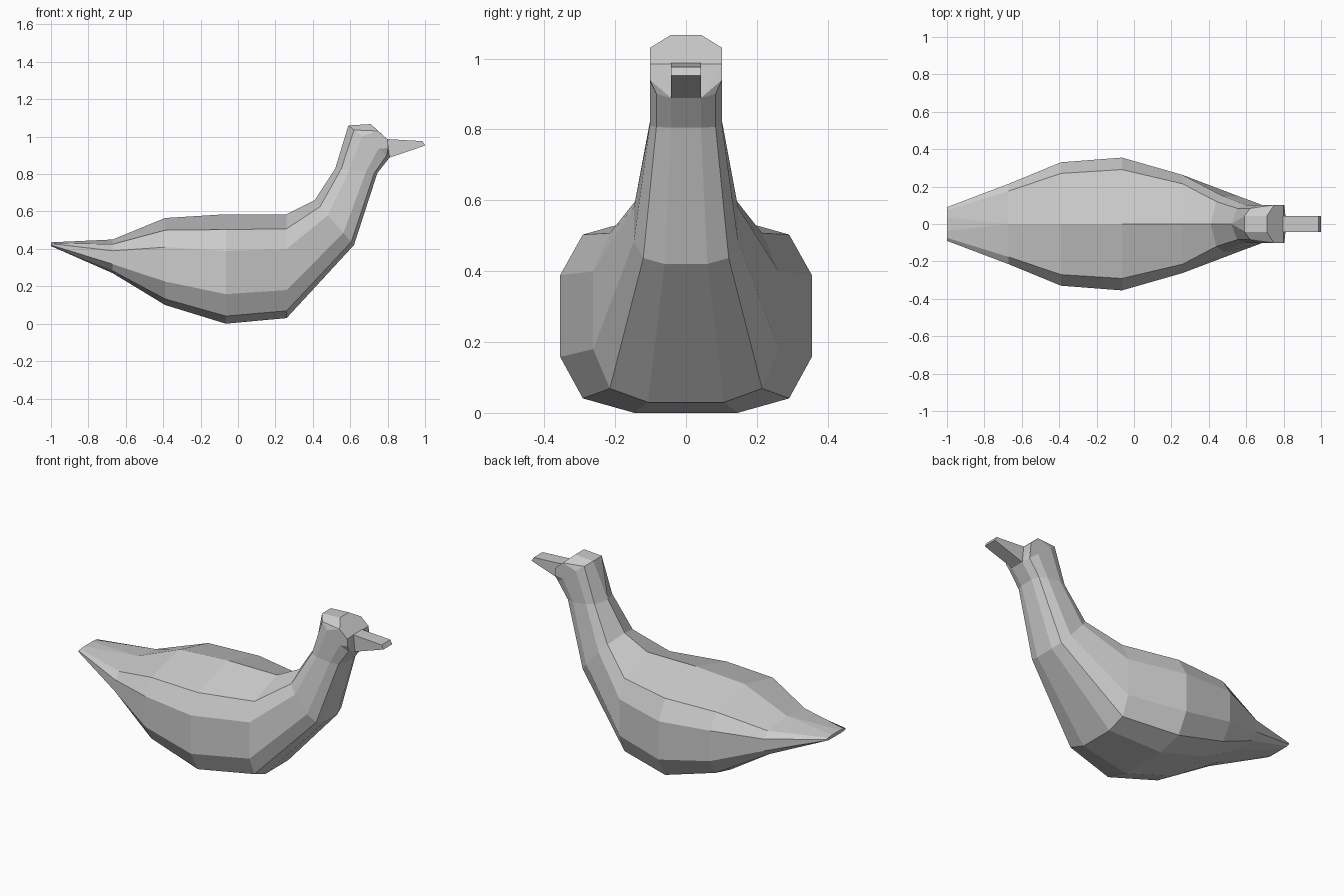
import bpy, bmesh

if "Cube" in bpy.data.objects:
    bpy.data.objects.remove(bpy.data.objects["Cube"])


def finish(name, bm):
    bmesh.ops.remove_doubles(bm, verts=bm.verts, dist=0.0005)
    bmesh.ops.recalc_face_normals(bm, faces=bm.faces)
    mesh = bpy.data.meshes.new(name)
    bm.to_mesh(mesh)
    bm.free()
    obj = bpy.data.objects.new(name, mesh)
    bpy.context.collection.objects.link(obj)
    return obj


def ring(bottom, top, half_width, top_width):
    """Twelve-sided cross-section running from a belly point to a back point."""
    profile = [(0.0, .41), (.07, .82), (.27, 1), (.665, 1), (.86, .82), (1.0, top_width)]
    right = [(bottom[0] + t * (top[0] - bottom[0]), w * half_width,
              bottom[1] + t * (top[1] - bottom[1])) for t, w in profile]
    return right + [(x, -y, z) for x, y, z in reversed(right)]


def hull(name, points):
    bm = bmesh.new()
    for p in points:
        bm.verts.new(p)
    bmesh.ops.convex_hull(bm, input=bm.verts)
    loose = [v for v in bm.verts if not v.link_faces]
    bmesh.ops.delete(bm, geom=loose, context='VERTS')
    bmesh.ops.dissolve_limit(bm, angle_limit=0.02, verts=bm.verts, edges=bm.edges)
    return finish(name, bm)


def mirrored(points):
    return [(x, s * y, z) for x, y, z in points for s in (1, -1)]


# Tail, body and neck: belly point, back point, half width, back flatness
sections = [
    ((-1.0, .415), (-1.0, .435), .09, .41),
    ((-.67, .27), (-.67, .45), .215, 0),
    ((-.39, .10), (-.39, .565), .33, 0),
    ((-.065, 0.0), (-.065, .585), .355, 0),
    ((.26, .03), (.26, .585), .262, 0),
    ((.62, .42), (.41, .66), .147, 0),
    ((.745, .805), (.52, .83), .102, 0),
    ((.81, .888), (.59, 1.06), .102, .41),
]
loops = [ring(*s) for s in sections]
bm = bmesh.new()
rows = [[bm.verts.new(p) for p in loop] for loop in loops]
for a, b in zip(rows, rows[1:]):
    for i in range(12):
        j = (i + 1) % 12
        bm.faces.new((a[i], a[j], b[j], b[i]))
bm.faces.new(rows[0])
finish("body_and_neck", bm)

# Head: wedge from the end of the neck to a flat face and sloping brow
hull("head", loops[-1] + mirrored([
    (.71, .042, 1.067), (.75, .102, 1.03), (.80, .102, .985), (.803, .102, .94)]))

# Beak: tapered block
hull("beak", mirrored([
    (.78, .042, .89), (.81, .042, .888), (.78, .042, .988), (.80, .042, .987),
    (.987, .042, .976), (1.0, .042, .952)]))
